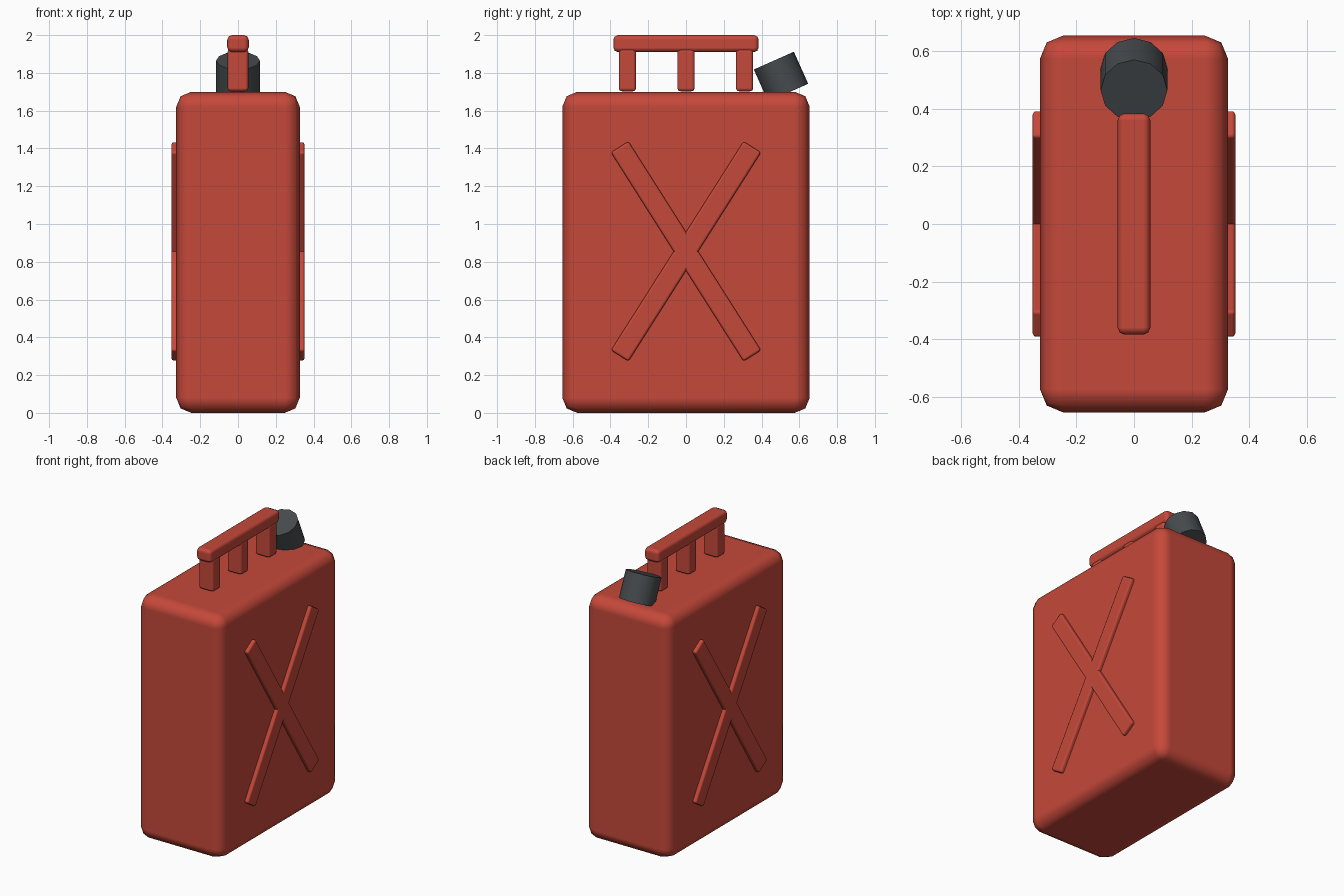
import bpy
from math import radians

if "Cube" in bpy.data.objects:
    bpy.data.objects.remove(bpy.data.objects["Cube"], do_unlink=True)


def make_material(name, color):
    mat = bpy.data.materials.new(name)
    mat.use_nodes = True
    mat.diffuse_color = color
    mat.node_tree.nodes["Principled BSDF"].inputs["Base Color"].default_value = color
    return mat


red = make_material("red_paint", (0.56, 0.065, 0.042, 1))
grey = make_material("dark_grey", (0.062, 0.07, 0.075, 1))


def rounded_box(name, center, size, bevel, tilt=0):
    """Box with softened edges, tilted about x."""
    bpy.ops.mesh.primitive_cube_add(size=1, location=center)
    obj = bpy.context.object
    obj.name = name
    obj.scale = size
    bpy.ops.object.transform_apply(location=False, rotation=False, scale=True)
    obj.rotation_euler.x = tilt
    obj.data.materials.append(red)
    bpy.ops.object.shade_smooth()
    mod = obj.modifiers.new("soft_edges", "BEVEL")
    mod.width = bevel
    mod.segments = 2
    mod.limit_method = "NONE"
    mod.harden_normals = True
    return obj


# Can body
rounded_box("can_body", (0, 0, 0.85), (0.654, 1.31, 1.7), 0.08)

# Raised cross on both broad sides
for side, x in (("left", 0.33), ("right", -0.33)):
    for lean, angle in (("forward", 32.4), ("backward", -32.4)):
        rounded_box(f"{side}_{lean}_rib", (x, 0, 0.855), (0.046, 0.11, 1.31),
                    0.013, radians(angle))

# Handle: grip on three posts
rounded_box("handle_grip", (0, 0, 1.955), (0.114, 0.77, 0.09), 0.025)
for label, y in (("front", -0.31), ("middle", 0), ("back", 0.31)):
    rounded_box(f"{label}_handle_post", (0, y, 1.815), (0.11, 0.092, 0.225), 0.017)

# Tilted spout cap
bpy.ops.mesh.primitive_cylinder_add(vertices=12, radius=0.116, depth=0.186,
                                    location=(0, 0.503, 1.78),
                                    rotation=(radians(24), 0, 0))
cap = bpy.context.object
cap.name = "spout_cap"
cap.data.materials.append(grey)
bpy.ops.object.shade_smooth_by_angle(angle=radians(40))
